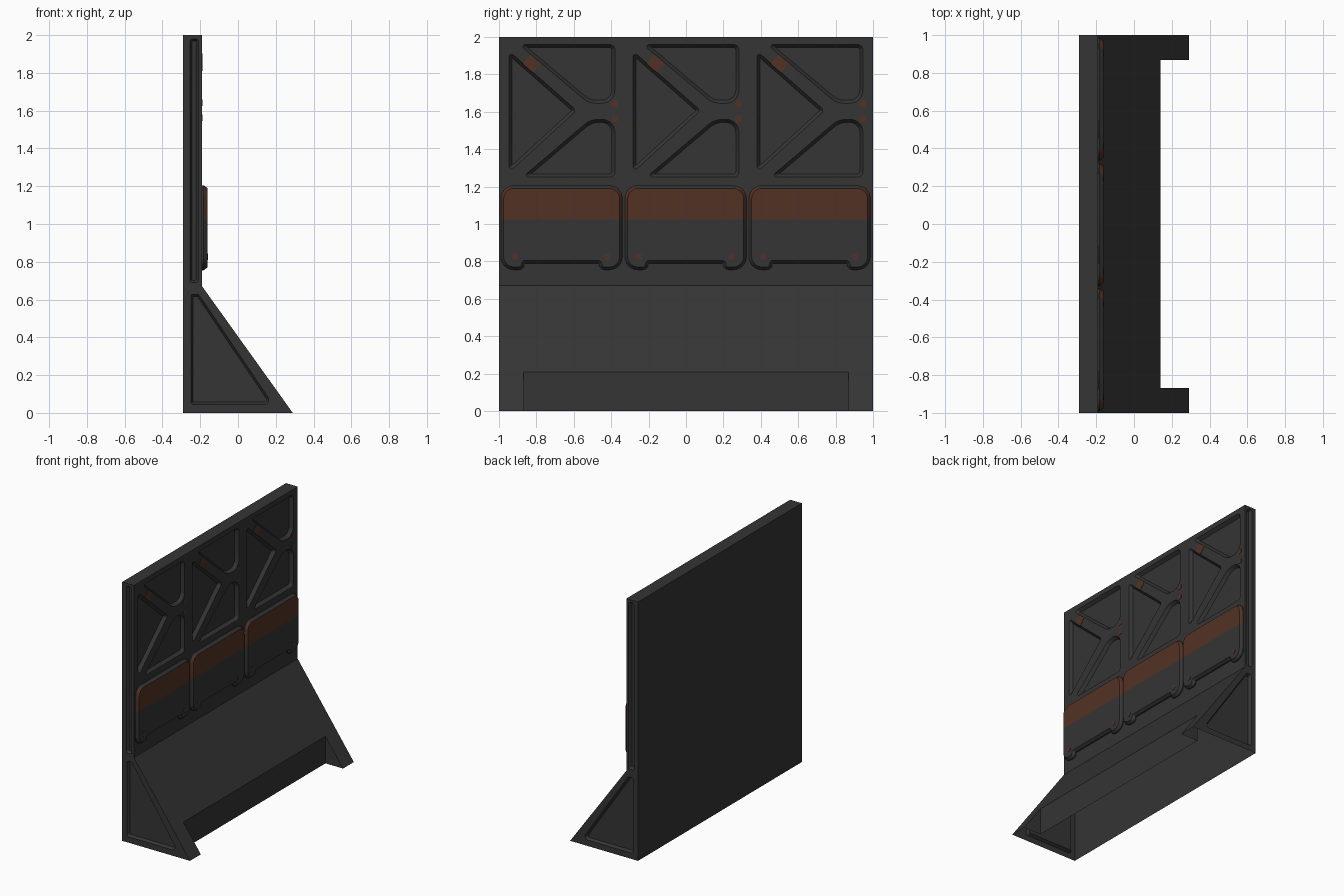
import bpy, bmesh, math
from mathutils import Vector, Matrix

if "Cube" in bpy.data.objects:
    bpy.data.objects.remove(bpy.data.objects["Cube"])

FRONT, PITCH = -0.19, 0.663


def material(name, rgb):
    m = bpy.data.materials.new(name)
    m.diffuse_color = (*rgb, 1)
    m.use_nodes = True
    m.node_tree.nodes["Principled BSDF"].inputs["Base Color"].default_value = m.diffuse_color
    return m


dark = material("charcoal", (0.035, 0.035, 0.035))
rust = material("rust_orange", (0.085, 0.031, 0.018))


def outline(corners, inset=0.0, seg=6):
    """Rounded outline from (u, v, radius) corners, shrunk by inset."""
    n = len(corners)
    P = [Vector(c[:2]) for c in corners]
    area = sum(P[i].x * P[(i + 1) % n].y - P[(i + 1) % n].x * P[i].y for i in range(n))
    if area < 0:
        corners, P = corners[::-1], P[::-1]
    pts = []
    for i, p in enumerate(P):
        e1, e2 = (p - P[i - 1]).normalized(), (P[(i + 1) % n] - p).normalized()
        n1, n2 = Vector((-e1.y, e1.x)), Vector((-e2.y, e2.x))
        turn = math.atan2(e1.x * e2.y - e1.y * e2.x, e1.dot(e2))
        s = math.copysign(1, turn)
        q = p + (n1 + n2) * (inset / (1 + n1.dot(n2)))
        r = max(corners[i][2] - inset * s, 0.002)
        start = q - e1 * (r * math.tan(abs(turn) / 2))
        centre = start + n1 * (r * s)
        pts += [centre + Matrix.Rotation(turn * k / seg, 2) @ (start - centre)
                for k in range(seg + 1)]
    return pts


def on_front(p, d):
    return Vector((d, p.x, p.y))


def on_side(p, d):
    return Vector((p.x, d, p.y))


def loft(bm, corners, rings, place, closed=True, seg=6):
    """Stack outlines given as (depth, inset) rings and cap the last one."""
    loops = [[bm.verts.new(place(p, d)) for p in outline(corners, i, seg)] for d, i in rings]
    faces = []
    for a, b in zip(loops, loops[1:]):
        for k in range(len(a)):
            j = (k + 1) % len(a)
            faces.append(bm.faces.new((a[k], a[j], b[j], b[k])))
    faces.append(bm.faces.new(loops[-1]))
    if closed:
        faces.append(bm.faces.new(loops[0][::-1]))
    return faces


def finish(name, bm, mats):
    bmesh.ops.recalc_face_normals(bm, faces=bm.faces)
    me = bpy.data.meshes.new(name)
    bm.to_mesh(me)
    bm.free()
    for m in mats:
        me.materials.append(m)
    ob = bpy.data.objects.new(name, me)
    bpy.context.collection.objects.link(ob)
    return ob


def shifted(corners, k):
    return [(u + k * PITCH, v, r) for u, v, r in corners]


# Wall body: upright slab with a sloped foot, one profile along y
bm = bmesh.new()
profile = [(-0.29, 0), (0.29, 0), (FRONT, 0.67), (FRONT, 2), (-0.29, 2)]
f = bm.faces.new([bm.verts.new((x, -1, z)) for x, z in profile])
ext = bmesh.ops.extrude_face_region(bm, geom=[f])
bmesh.ops.translate(bm, vec=(0, 2, 0),
                    verts=[v for v in ext["geom"] if isinstance(v, bmesh.types.BMVert)])
wall = finish("barrier_wall", bm, [dark])

# Recess cutters: truss panels on the front, strip and triangle on both ends
truss = [
    [(-0.947, 1.925, 0.015), (-0.585, 1.607, 0.02), (-0.947, 1.275, 0.015)],
    [(-0.893, 1.96, 0.012), (-0.38, 1.96, 0.03), (-0.38, 1.645, 0.07), (-0.52, 1.645, 0.12)],
    [(-0.875, 1.25, 0.012), (-0.38, 1.25, 0.03), (-0.38, 1.56, 0.07), (-0.51, 1.56, 0.12)],
]
strip = [(-0.255, 0.69, 0.015), (-0.21, 0.69, 0.015), (-0.21, 1.98, 0.015), (-0.255, 1.98, 0.015)]
gusset = [(-0.25, 0.045, 0.015), (0.185, 0.045, 0.025), (-0.208, 0.628, 0.02), (-0.25, 0.628, 0.012)]

bm = bmesh.new()
for k in range(3):
    for shape in truss:
        loft(bm, shifted(shape, k),
             [(FRONT + 0.01, 0), (FRONT, 0), (FRONT - 0.025, 0.017)], on_front)
for s in (-1, 1):
    for shape in (strip, gusset):
        loft(bm, shape, [(s * 1.01, 0), (s, 0), (s * 0.978, 0.012)], on_side)
# Toe notch between the two feet
bmesh.ops.create_cube(bm, size=1, matrix=Matrix.Translation((0.39, 0, 0.1))
                      @ Matrix.Diagonal((0.5, 1.736, 0.4, 1)))
cutter = finish("recess_cutter", bm, [dark])
cutter.hide_render = True

mod = wall.modifiers.new("recesses", "BOOLEAN")
mod.operation, mod.solver, mod.object = "DIFFERENCE", "EXACT", cutter
bpy.context.view_layer.objects.active = wall
bpy.ops.object.modifier_apply(modifier=mod.name)
bpy.data.objects.remove(cutter)

# The underside is open
bm = bmesh.new()
bm.from_mesh(wall.data)
bmesh.ops.delete(bm, context="FACES",
                 geom=[f for f in bm.faces if all(abs(v.co.z) < 1e-4 for v in f.verts)])
bm.to_mesh(wall.data)
bm.free()
wall.data.polygons.foreach_set("material_index", [0] * len(wall.data.polygons))

# Raised plates with a rust upper band
c = -0.665
plate = [(c - 0.325, 1.205, 0.07), (c - 0.325, 0.755, 0.07), (c - 0.2, 0.755, 0.03),
         (c - 0.2, 0.79, 0.004), (c + 0.2, 0.79, 0.004), (c + 0.2, 0.755, 0.03),
         (c + 0.325, 0.755, 0.07), (c + 0.325, 1.205, 0.07)]
parts = [wall]
for k in range(3):
    bm = bmesh.new()
    loft(bm, shifted(plate, k), [(FRONT, 0), (-0.182, 0), (-0.162, 0.015)], on_front, False)
    bmesh.ops.bisect_plane(bm, geom=bm.verts[:] + bm.edges[:] + bm.faces[:],
                           plane_co=(0, 0, 1.025), plane_no=(0, 0, 1))
    for f in bm.faces:
        z, x = f.calc_center_median().z, f.calc_center_median().x
        f.material_index = int(1.025 < z < 1.196 and x > -0.182)
    parts.append(finish(f"raised_plate_{k + 1}", bm, [dark, rust]))

# Painted marks: diagonal patch, two corner chips and two plate dots per bay
patch = [(-0.829, 1.904, 0.002), (-0.775, 1.858, 0.002), (-0.819, 1.81, 0.002), (-0.875, 1.857, 0.002)]


def square(y, z, h, r):
    return [(y - h, z - h, r), (y + h, z - h, r), (y + h, z + h, r), (y - h, z + h, r)]


bm = bmesh.new()
for k in range(3):
    loft(bm, shifted(patch, k), [(FRONT, 0), (FRONT + 0.002, 0)], on_front, False, 1)
    for z in (1.643, 1.562):
        loft(bm, shifted(square(-0.382, z, 0.017, 0.005), k),
             [(FRONT, 0), (FRONT + 0.002, 0)], on_front, False, 1)
    for y in (-0.914, -0.42):
        loft(bm, shifted(square(y, 0.826, 0.017, 0.01), k),
             [(-0.162, 0), (-0.16, 0)], on_front, False, 1)
parts.append(finish("paint_marks", bm, [rust]))

# Smooth the small fillets, keep hard edges
for ob in parts:
    ob.select_set(True)
bpy.context.view_layer.objects.active = wall
bpy.ops.object.shade_smooth_by_angle(angle=math.radians(25))
